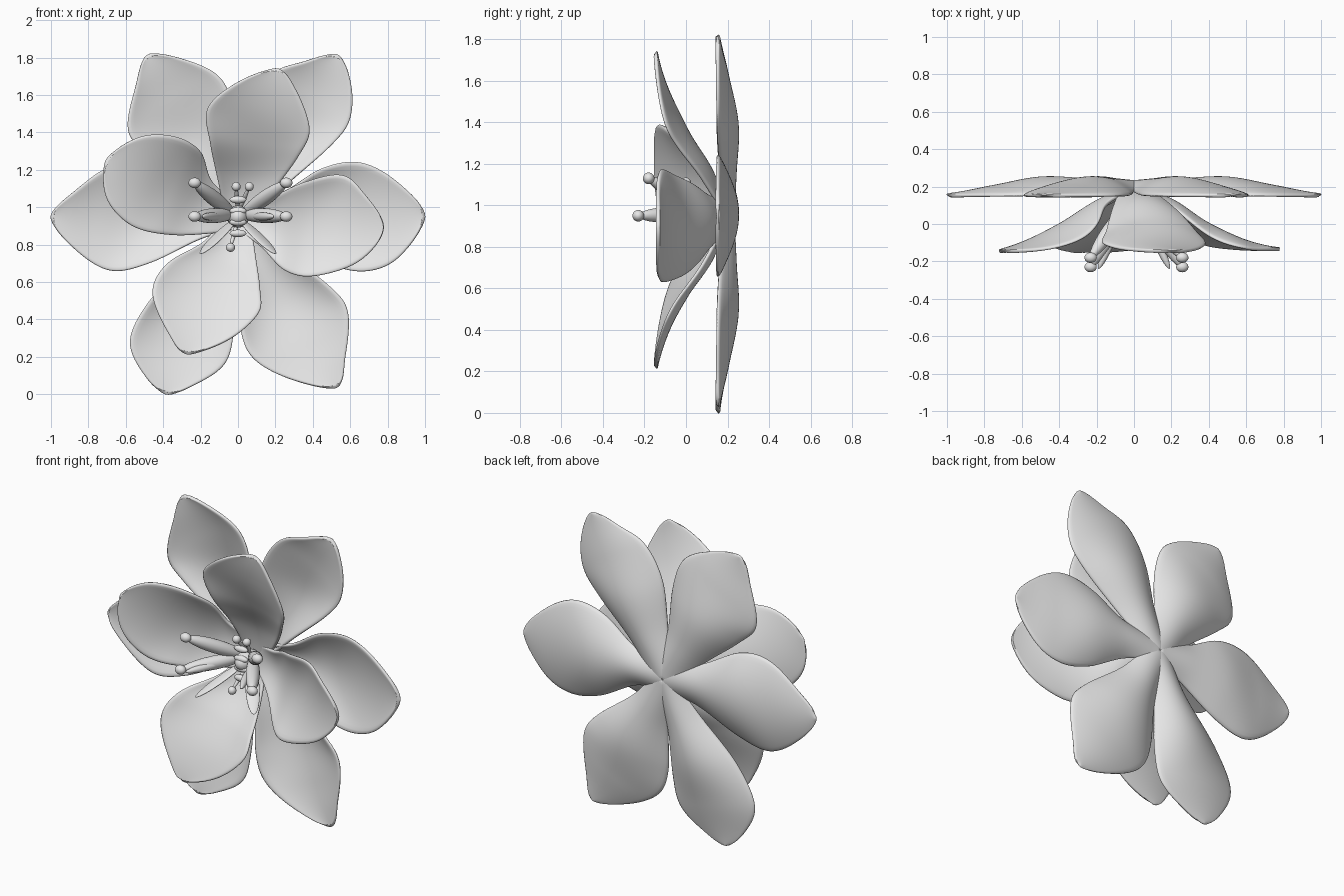
import bpy, bmesh
from mathutils import Vector

cube = bpy.data.objects.get("Cube")
if cube:
    bpy.data.objects.remove(cube, do_unlink=True)

grey = bpy.data.materials.new("light_grey")
grey.use_nodes = True
grey.diffuse_color = (0.8, 0.8, 0.8, 1)
grey.node_tree.nodes["Principled BSDF"].inputs["Base Color"].default_value = (0.8, 0.8, 0.8, 1)

CENTRE = Vector((0, 0.95))
# Depth along a petal from base to tip (middle line, side edges), then half width of the base
OUTER = ([0.225, 0.235, 0.245, 0.20, 0.155], [0.21, 0.17, 0.153, 0.15, 0.15], 0.06)
UPRIGHT = ([0.18, 0.13, 0.01, -0.09, -0.145], [0.18, 0.08, -0.06, -0.125, -0.148], 0.07)
SIDEWAYS = ([0.18, 0.13, 0.0, -0.09, -0.135], [0.18, 0.07, -0.09, -0.135, -0.135], 0.07)


def spline(values, t):
    """Smooth curve through the values, t from 0 to 1."""
    last = len(values) - 1
    s = min(max(t, 0), 1) * last
    i = min(int(s), last - 1)
    f = s - i
    a, b, c, d = (values[min(max(k, 0), last)] for k in range(i - 1, i + 3))
    return b + (c - a) * (f / 2) + (a * 2 - b * 5 + c * 4 - d) * (f * f / 2) \
        + (b * 3 - a - c * 3 + d) * (f ** 3 / 2)


def petal(name, outline, depth, rows=32, columns=14):
    """Cupped petal; the outline runs up one side, over the tip and back."""
    middle_line, edge_line, base_width = depth
    points = [Vector(p) for p in outline]
    across = (points[0] - points[-1]).normalized() * base_width
    points = [CENTRE + across] + points + [CENTRE - across]
    length = (points[len(points) // 2] - CENTRE).length
    bm = bmesh.new()
    grid = []
    for r in range(rows + 1):
        t = r / rows / 2
        one, two = spline(points, t), spline(points, 1 - t)
        along = ((one + two) / 2 - CENTRE).length / length
        middle, edge = spline(middle_line, along), spline(edge_line, along)
        line = []
        for c in range(columns + 1):
            p = one.lerp(two, c / columns)
            side = (2 * c / columns - 1) ** 2
            line.append(bm.verts.new((p.x, middle + (edge - middle) * side, p.y)))
        grid.append(line)
    for low, high in zip(grid, grid[1:]):
        for c in range(columns):
            bm.faces.new((low[c], low[c + 1], high[c + 1], high[c]))
    bmesh.ops.remove_doubles(bm, verts=bm.verts, dist=0.0005)
    bmesh.ops.recalc_face_normals(bm, faces=bm.faces)
    for face in bm.faces:
        face.smooth = True
    mesh = bpy.data.meshes.new(name)
    bm.to_mesh(mesh)
    bm.free()
    mesh.materials.append(grey)
    obj = bpy.data.objects.new(name, mesh)
    bpy.context.collection.objects.link(obj)
    solid = obj.modifiers.new("thickness", "SOLIDIFY")
    solid.thickness = 0.02
    solid.offset = 0
    obj.modifiers.new("soft_rim", "SUBSURF").levels = 1


def bead(name, start, end, width, flat=1):
    """Ellipsoid stretched from start to end."""
    start, end = Vector(start), Vector(end)
    bpy.ops.mesh.primitive_uv_sphere_add(segments=20, ring_count=12, radius=1,
                                         location=(start + end) / 2)
    obj = bpy.context.object
    obj.name = name
    obj.rotation_euler = (end - start).to_track_quat("Z", "Y").to_euler()
    obj.scale = (width, width * flat, (end - start).length / 2)
    obj.data.materials.append(grey)
    bpy.ops.object.shade_smooth()


def ball(name, at, size):
    at = Vector(at)
    lift = Vector((0, 0, size))
    bead(name, at - lift, at + lift, size)


# Outer ring of six petals
petal("outer_petal_left", [(0.24, 1.08), (0.45, 1.21), (0.66, 1.24), (0.86, 1.13), (0.995, 0.95),
      (0.86, 0.73), (0.68, 0.655), (0.47, 0.70), (0.22, 0.84)], OUTER)
petal("outer_petal_right", [(-0.24, 1.09), (-0.48, 1.22), (-0.68, 1.22), (-0.87, 1.09), (-0.995, 0.95),
      (-0.89, 0.79), (-0.69, 0.66), (-0.47, 0.70), (-0.20, 0.83)], OUTER)
petal("outer_petal_upper_left", [(0.0, 1.23), (0.05, 1.52), (0.17, 1.71), (0.34, 1.775), (0.53, 1.81),
      (0.605, 1.66), (0.60, 1.47), (0.50, 1.33), (0.26, 1.12)], OUTER)
petal("outer_petal_upper_right", [(0.0, 1.23), (-0.02, 1.50), (-0.09, 1.69), (-0.27, 1.785), (-0.48, 1.81),
      (-0.55, 1.64), (-0.59, 1.41), (-0.48, 1.28), (-0.25, 1.10)], OUTER)
petal("outer_petal_lower_left", [(0.0, 0.64), (0.01, 0.36), (0.08, 0.19), (0.28, 0.08), (0.525, 0.04),
      (0.575, 0.20), (0.59, 0.44), (0.49, 0.58), (0.23, 0.78)], OUTER)
petal("outer_petal_lower_right", [(0.0, 0.64), (-0.02, 0.34), (-0.07, 0.16), (-0.23, 0.05), (-0.38, 0.006),
      (-0.50, 0.10), (-0.58, 0.29), (-0.46, 0.52), (-0.22, 0.76)], OUTER)

# Inner ring of four petals leaning forward
petal("inner_petal_top", [(-0.11, 1.15), (-0.15, 1.34), (-0.165, 1.53), (0.00, 1.67), (0.21, 1.735),
      (0.31, 1.63), (0.385, 1.42), (0.33, 1.28), (0.20, 1.10)], UPRIGHT)
petal("inner_petal_right", [(-0.14, 1.14), (-0.20, 1.30), (-0.34, 1.38), (-0.53, 1.375), (-0.70, 1.25),
      (-0.705, 1.05), (-0.57, 0.90), (-0.36, 0.85), (-0.13, 0.86)], UPRIGHT)
petal("inner_petal_left", [(0.17, 1.05), (0.34, 1.13), (0.55, 1.175), (0.67, 1.08), (0.78, 0.89),
      (0.65, 0.71), (0.41, 0.63), (0.25, 0.66), (0.12, 0.79)], SIDEWAYS)
petal("inner_petal_bottom", [(0.095, 0.74), (0.12, 0.56), (0.11, 0.43), (-0.05, 0.29), (-0.27, 0.22),
      (-0.37, 0.32), (-0.46, 0.54), (-0.38, 0.70), (-0.18, 0.82)], UPRIGHT)

# Stamens, mirrored on both sides
for side, s in (("left", 1), ("right", -1)):
    for level, y, z in (("upper", -0.18, 1.13), ("lower", -0.23, 0.95)):
        tip = Vector((0.013 + s * 0.245, y, z))
        bead(f"{level}_stamen_{side}", (s * 0.02, 0.12, 0.96), tip, 0.04)
        reach = Vector((s * 0.033, 0, 0))
        bead(f"{level}_stamen_tip_{side}", tip - reach, tip + reach, 0.028)
    bead(f"front_spike_{side}", (s * 0.08, 0.0, 0.95), (s * 0.19, -0.24, 0.95), 0.022)
    bead(f"small_leaf_{side}", (s * 0.02, 0.1, 0.93), (s * 0.20, -0.13, 0.75), 0.04, 0.3)
    small = (0.025 + s * 0.035, 0.0, 1.11)
    bead(f"short_stamen_{side}", (0, 0.12, 0.97), small, 0.012)
    ball(f"short_stamen_tip_{side}", small, 0.024)

# Pistil cluster in the middle
bead("bottom_stamen", (0, 0.12, 0.93), (-0.04, 0.0, 0.79), 0.012)
ball("bottom_stamen_tip", (-0.04, 0.0, 0.785), 0.024)
for i in range(4):
    height = 0.86 + 0.06 * i
    bead(f"pistil_{i}", (-0.045, 0.03, height), (0.045, 0.03, height), 0.02)
bead("pistil_base", (0, 0.18, 0.95), (0, 0.0, 0.95), 0.06)
